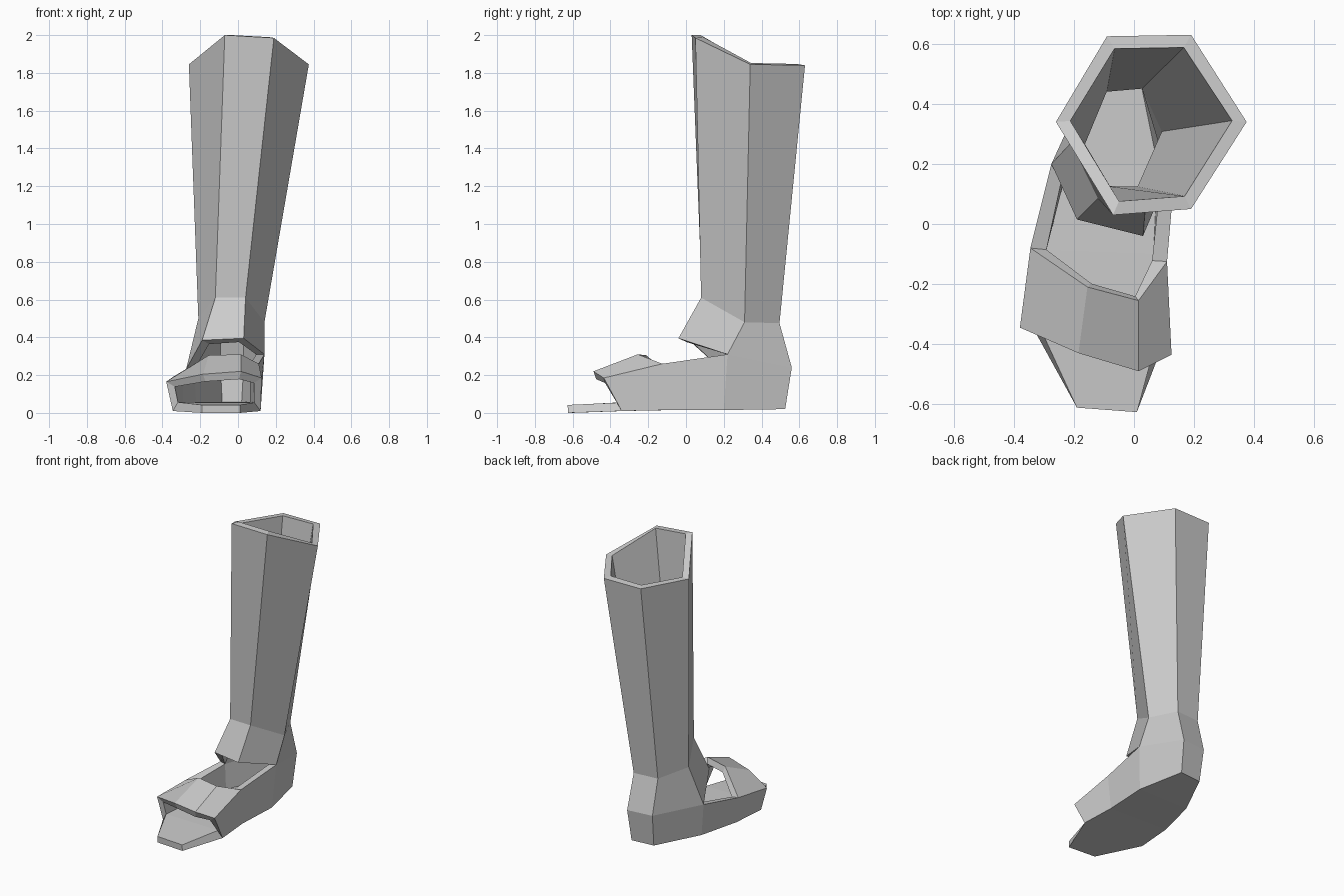
import bpy, bmesh

if "Cube" in bpy.data.objects:
    bpy.data.objects.remove(bpy.data.objects["Cube"])

mat = bpy.data.materials.new("plain grey")
mat.diffuse_color = (0.6, 0.6, 0.6, 1)
mat.use_nodes = True
mat.node_tree.nodes["Principled BSDF"].inputs["Base Color"].default_value = mat.diffuse_color

# Shaft rings, clockwise from above: back left, back right, right, front right, front left, left
top = [(-.09, .625, 1.84), (.19, .63, 1.84), (.375, .34, 1.845),
       (.19, .05, 1.985), (-.07, .03, 2.0), (-.26, .34, 1.845)]
ankle = [(-.12, .48, .475), (.055, .495, .475), (.14, .31, .48),
         (.04, .08, .61), (-.12, .085, .61), (-.21, .27, .50)]
flare = [(-.12, .54, .24), (.06, .56, .24), (.14, .22, .31),
         (.03, -.04, .395), (-.19, .015, .385), (-.275, .20, .23)]

# Sole outline, clockwise from above, from the left ball of the foot round the heel to the toes
sole = [(-.345, -.33, .01), (-.33, -.08, .015), (-.26, .20, .015), (-.11, .51, .02),
        (.05, .525, .02), (.12, .20, .015), (.105, -.10, .015), (.12, -.34, .01),
        (.01, -.625, 0), (-.19, -.61, 0)]

# Toe band edges, left to right
band_rear = [(-.345, -.08, .19), (-.155, -.21, .305), (.015, -.255, .31), (.11, -.125, .26)]
band_front = [(-.38, -.345, .165), (-.185, -.43, .205), (.015, -.49, .22), (.125, -.435, .185)]

bm = bmesh.new()


def verts(points):
    return [bm.verts.new(p) for p in points]


def bridge(upper, lower, closed=False):
    n = len(upper)
    for i in range(n if closed else n - 1):
        j = (i + 1) % n
        bm.faces.new((upper[i], upper[j], lower[j], lower[i]))


top, ankle, flare, sole, band_rear, band_front = map(
    verts, (top, ankle, flare, sole, band_rear, band_front))

# Shaft and flared ankle
bridge(top, ankle, True)
bridge(ankle, flare, True)

# Foot walls round the heel, and the band over the toes
wall_top = [band_front[0], band_rear[0], flare[5], flare[0],
            flare[1], flare[2], band_rear[3], band_front[3]]
bridge(wall_top, sole[:8])
bridge(band_front, band_rear)

# Sole, in strips from toe to heel
left = [sole[9]] + sole[:4]
right = [sole[8], sole[7], sole[6], sole[5], sole[4]]
bridge(left, right)

mesh = bpy.data.meshes.new("open_toe_boot")
bm.to_mesh(mesh)
bm.free()
mesh.materials.append(mat)
boot = bpy.data.objects.new("open_toe_boot", mesh)
bpy.context.collection.objects.link(boot)

# Wall thickness, grown inwards
shell = boot.modifiers.new("thickness", 'SOLIDIFY')
shell.thickness = 0.042
shell.offset = -1
shell.use_even_offset = True
